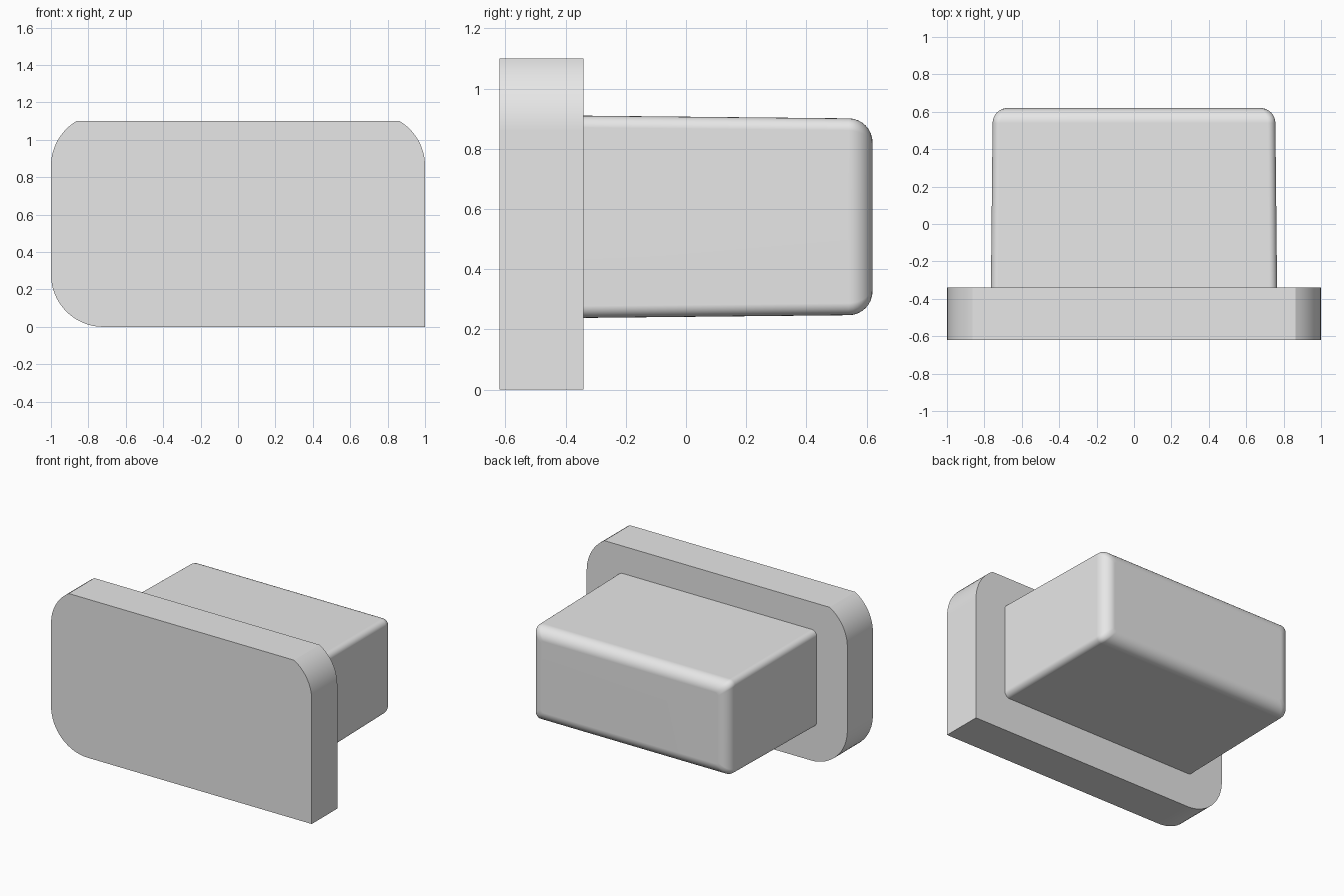
import bpy, bmesh
from math import sin, cos, radians, sqrt

cube = bpy.data.objects.get("Cube")
if cube:
    bpy.data.objects.remove(cube)

# Single grey material
GREY = (0.8, 0.8, 0.8, 1)
grey = bpy.data.materials.new("light_grey")
grey.use_nodes = True
grey.diffuse_color = GREY
grey.node_tree.nodes["Principled BSDF"].inputs["Base Color"].default_value = GREY


def arc(cx, cz, r, start, end, steps):
    """Points along an arc in the x-z plane, angles in degrees."""
    angles = [radians(start + (end - start) * i / steps) for i in range(steps + 1)]
    return [(cx + r * cos(a), cz + r * sin(a)) for a in angles]


def rounded_rect(hx, hz, cz, r, steps=6):
    points = []
    for i, (sx, sz) in enumerate([(1, 1), (-1, 1), (-1, -1), (1, -1)]):
        points += arc(sx * (hx - r), cz + sz * (hz - r), r, 90 * i, 90 * i + 90, steps)
    return points


def loft(name, sections):
    """Closed solid through x-z outlines given as (y, outline), front to back."""
    bm = bmesh.new()
    rings = [[bm.verts.new((x, y, z)) for x, z in pts] for y, pts in sections]
    for a, b in zip(rings, rings[1:]):
        for i in range(len(a)):
            j = (i + 1) % len(a)
            bm.faces.new((a[i], a[j], b[j], b[i]))
    bm.faces.new(rings[0])
    bm.faces.new(rings[-1])
    bmesh.ops.recalc_face_normals(bm, faces=bm.faces)
    mesh = bpy.data.meshes.new(name)
    bm.to_mesh(mesh)
    bm.free()
    mesh.materials.append(grey)
    obj = bpy.data.objects.new(name, mesh)
    bpy.context.collection.objects.link(obj)
    bpy.ops.object.select_all(action='DESELECT')
    obj.select_set(True)
    bpy.context.view_layer.objects.active = obj
    bpy.ops.object.shade_smooth_by_angle(angle=radians(30))
    normals = obj.modifiers.new("flat_face_normals", 'WEIGHTED_NORMAL')
    normals.keep_sharp = True
    return obj


FRONT, JOINT, BACK = -0.62, -0.34, 0.62

# Front plate: top arcs cut short by the top edge, one square lower corner
R, TOP = 0.28, 1.10
cx, cz = 1 - R, 0.86
cut_x = sqrt(R * R - (TOP - cz) ** 2)
cut = 59
outline = [(1, 0)]
outline += arc(cx, cz, R, 0, cut, 12)[:-1] + [(cx + cut_x, TOP)]
outline += [(-cx - cut_x, TOP)] + arc(-cx, cz, R, 180 - cut, 180, 12)[1:]
outline += arc(-cx, R, R, 180, 270, 16)
loft("front_plate", [(FRONT, outline), (JOINT, outline)])

# Rear block: slight taper, rounded back rim
RIM, STEPS = 0.08, 8
sections = [(JOINT, rounded_rect(0.765, 0.336, 0.574, 0.04))]
for i in range(STEPS + 1):
    a = radians(90 * i / STEPS)
    inset = RIM * (1 - cos(a))
    y = BACK - RIM + RIM * sin(a)
    sections.append((y, rounded_rect(0.756 - inset, 0.327 - inset, 0.574, 0.04 - inset / 4)))
loft("rear_block", sections)
